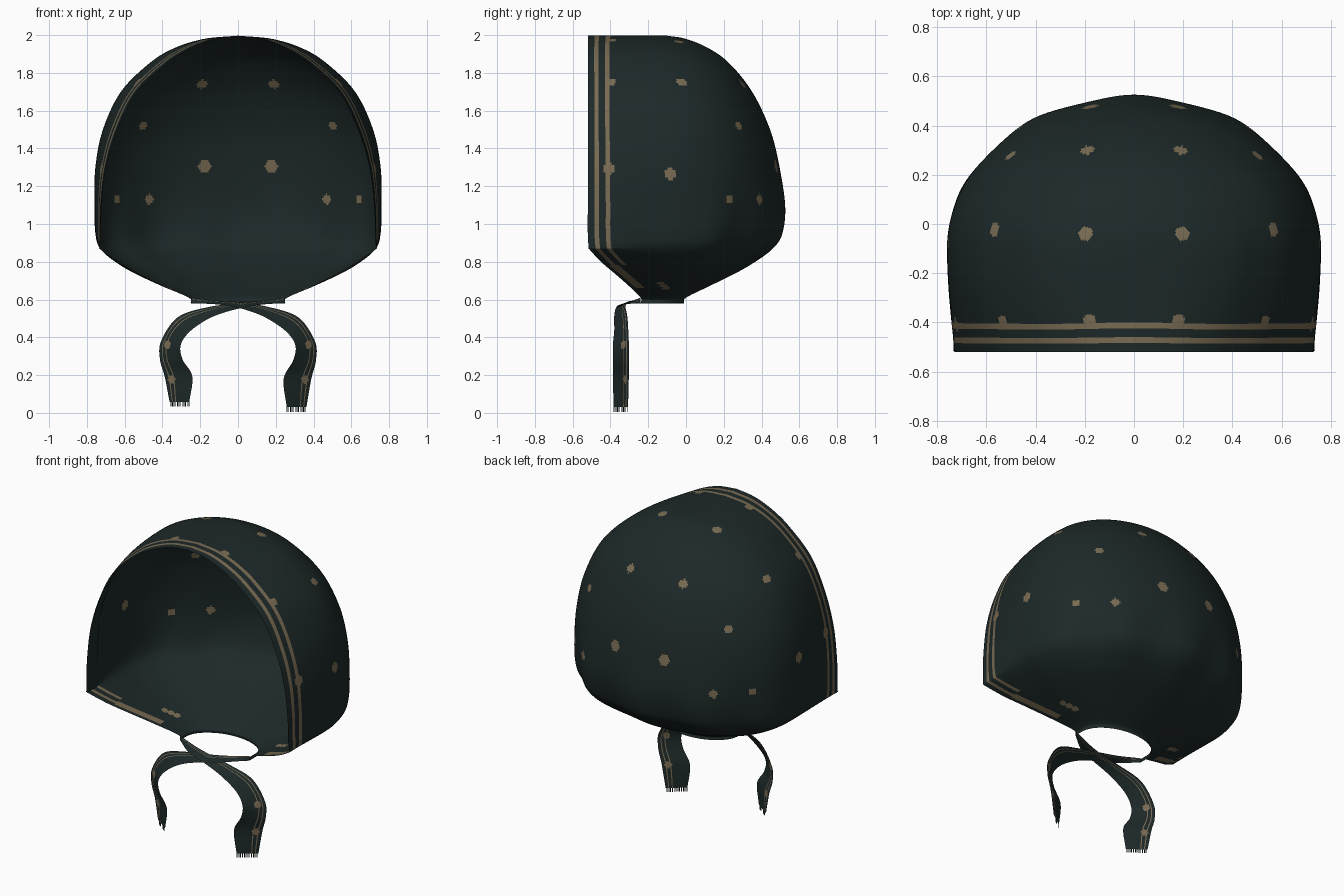
import bpy, bmesh, math
from mathutils import Vector

if "Cube" in bpy.data.objects:
    bpy.data.objects.remove(bpy.data.objects["Cube"])


def material(name, rgb):
    m = bpy.data.materials.new(name)
    m.diffuse_color = (*rgb, 1)
    m.use_nodes = True
    m.node_tree.nodes["Principled BSDF"].inputs["Base Color"].default_value = m.diffuse_color
    return m


FABRIC = material("dark_teal_fabric", (0.0125, 0.0215, 0.0215))
GOLD = material("dull_gold_print", (0.19, 0.147, 0.085))


def spline(rows, steps):
    """Catmull-Rom through rows of numbers."""
    ext = [[2 * a - b for a, b in zip(rows[0], rows[1])]] + rows
    ext += [[2 * a - b for a, b in zip(rows[-1], rows[-2])]]
    out = []
    for i in range(1, len(ext) - 2):
        for k in range(steps):
            t = k / steps
            out.append([0.5 * (2 * b + (c - a) * t + (2 * a - 5 * b + 4 * c - d) * t * t
                               + (3 * b - a - 3 * c + d) * t ** 3)
                        for a, b, c, d in zip(*ext[i - 1:i + 3])])
    out.append(list(rows[-1]))
    return out


def sheet(name, grid, is_gold=lambda j, i: False, skip=lambda j, i: False, dots=()):
    """Cloth from a grid of points, with printed stripes and round dots."""
    bm = bmesh.new()
    vs = [[bm.verts.new(p) for p in row] for row in grid]
    for j in range(len(grid) - 1):
        for i in range(len(grid[0]) - 1):
            if skip(j, i):
                continue
            f = bm.faces.new((vs[j][i], vs[j][i + 1], vs[j + 1][i + 1], vs[j + 1][i]))
            f.smooth = True
            f.material_index = 1 if is_gold(j, i) else 0
    centres = [(f, f.calc_center_median()) for f in bm.faces]
    for d, r in dots:
        # snap the dot to the cloth, then colour the faces around it
        c = min(centres, key=lambda fc: (fc[1] - d).length_squared)[1]
        for f, p in centres:
            if (p - c).length_squared < r * r:
                f.material_index = 1
    bmesh.ops.remove_doubles(bm, verts=bm.verts, dist=1e-5)
    bmesh.ops.recalc_face_normals(bm, faces=bm.faces)
    me = bpy.data.meshes.new(name)
    bm.to_mesh(me)
    bm.free()
    me.materials.append(FABRIC)
    me.materials.append(GOLD)
    ob = bpy.data.objects.new(name, me)
    bpy.context.collection.objects.link(ob)
    return ob


# Hood levels: height, half width, half width at face edge, front y, widest y, back y
LOWER = [[0.58, 0.25, 0.25, -0.24, -0.18, -0.01],
         [0.61, 0.26, 0.26, -0.24, -0.18, 0.00],
         [0.67, 0.40, 0.39, -0.30, -0.15, 0.12],
         [0.74, 0.55, 0.53, -0.38, -0.12, 0.26],
         [0.80, 0.65, 0.63, -0.45, -0.10, 0.36],
         [0.87, 0.73, 0.735, -0.515, -0.10, 0.45]]
UPPER = [LOWER[-1],
         [0.95, 0.755, 0.73, -0.52, -0.10, 0.50],
         [1.10, 0.76, 0.725, -0.52, -0.10, 0.52],
         [1.30, 0.755, 0.70, -0.52, -0.10, 0.495],
         [1.50, 0.715, 0.64, -0.52, -0.10, 0.445],
         [1.70, 0.62, 0.54, -0.52, -0.10, 0.35],
         [1.85, 0.47, 0.385, -0.52, -0.12, 0.23],
         [1.93, 0.34, 0.26, -0.52, -0.14, 0.12],
         [1.98, 0.18, 0.13, -0.52, -0.16, 0.00],
         [1.997, 0.0, 0.0, -0.52, -0.18, -0.10]]
STEP, NS, NR, ROWS = 0.012, 10, 165, 15   # hem columns, other columns, rows per level


def level(z, w, wf, f, ym, b):
    """One horizontal U-shaped row, from right face edge around the back."""
    pts = []
    for k in range(40):
        t = k / 40
        pts.append((wf + (w - wf) * math.sin(t * math.pi / 2), f + (ym - f) * t))
    for k in range(121):
        a = k / 120 * math.pi / 2
        pts.append((w * math.cos(a), ym + (b - ym) * math.sin(a)))
    acc = [0]
    for p, q in zip(pts, pts[1:]):
        acc.append(acc[-1] + math.dist(p, q))
    total = acc[-1]
    stations = [i * STEP for i in range(NS)]
    stations += [NS * STEP + (total - NS * STEP) * i / NR for i in range(NR + 1)]
    half, k = [], 0
    for s in stations:
        while k < len(pts) - 2 and acc[k + 1] < s:
            k += 1
        t = min(1, (s - acc[k]) / max(acc[k + 1] - acc[k], 1e-9))
        x = pts[k][0] + (pts[k + 1][0] - pts[k][0]) * t
        y = pts[k][1] + (pts[k + 1][1] - pts[k][1]) * t
        # gathered folds low on the back
        u = s / total
        amp = 0.018 * math.exp(-((z - 0.9) / 0.22) ** 2) * min(1, max(0, (u - 0.35) / 0.2))
        g = 1 + amp * math.cos((1 - u) * math.pi * 7)
        half.append((x * g, -0.1 + (y + 0.1) * g, z))
    half[-1] = (0, half[-1][1], z)
    return half + [(-x, y, zz) for x, y, zz in half[-2::-1]]


# Soft sides, but a sharp cheek corner on the face edge
soft = spline(LOWER[:-1] + UPPER, ROWS)
sharp = spline(LOWER, ROWS)[:-1] + spline(UPPER, ROWS)
levels = [[a[0], a[1], c[2], c[3], a[4], a[5]] for a, c in zip(soft, sharp)]
hood_grid = [level(*row) for row in levels]
COLS = len(hood_grid[0]) - 1


def hem_print(j, i):
    """Two stripes along the face edge, shortened under the cheeks."""
    c, z = min(i, COLS - 1 - i), levels[j][0]
    if z > 0.78:
        return c in (3, 4, 8, 9)
    return 0.66 < z and c in (2, 3, 4, 5)


# Dots on the right half with radius, mirrored to the left
DOTS = [(0.2, -0.035, 1.97, 0.029), (0.195, 0.32, 1.75, 0.028), (0.51, 0.29, 1.525, 0.026),
        (0.56, -0.025, 1.74, 0.028), (0.18, -0.395, 1.97, 0.029), (0.52, -0.4, 1.73, 0.029),
        (0.18, 0.48, 1.31, 0.034), (0.46, 0.38, 1.135, 0.026), (0.61, 0.2, 1.13, 0.024),
        (0.76, -0.08, 1.27, 0.031), (0.72, -0.41, 1.29, 0.031), (0.40, -0.12, 0.67, 0.022),
        (0.43, -0.135, 0.685, 0.022), (0.37, -0.105, 0.655, 0.022)]
hood_dots = [(Vector((s * x, y, z)), r) for x, y, z, r in DOTS for s in (1, -1)]
sheet("bonnet_hood", hood_grid, hem_print, dots=hood_dots)

# Plain facing strip behind the printed hem, just inside the hood
facing_rows = hood_grid[5 * ROWS:]
for name, cols in (("right_hem_facing", range(0, 12)),
                   ("left_hem_facing", range(COLS - 11, COLS + 1))):
    sheet(name, [[(x - math.copysign(min(0.004, abs(x)), x), y, z - 0.003)
                  for x, y, z in (row[i] for i in cols)] for row in facing_rows])

# Tie ribbons: centre point and half-width vector
TIE = [[-0.25, -0.24, 0.595, 0.0, 0.0, 0.015],
       [-0.12, -0.31, 0.585, 0.0, 0.03, 0.01],
       [0.0, -0.34, 0.572, 0.0, 0.03, 0.015],
       [0.15, -0.35, 0.535, 0.015, 0.03, 0.025],
       [0.285, -0.345, 0.47, 0.035, 0.035, 0.035],
       [0.355, -0.345, 0.37, 0.052, 0.042, 0.01],
       [0.353, -0.345, 0.28, 0.06, 0.042, 0.0],
       [0.315, -0.345, 0.18, 0.073, 0.042, 0.0],
       [0.31, -0.345, 0.03, 0.052, 0.038, 0.0]]
NW = 24


def tie(name, side, lift):
    rows = spline(TIE, 20)
    rows.append(rows[-1][:2] + [0.004] + rows[-1][3:])      # fringe row
    last = len(rows) - 2
    grid = []
    for x, y, z, a, b, c in rows:
        z += lift * max(0, 1 - z / 0.3)
        if side < 0:
            z -= 0.006 * max(0, 1 - abs(x) / 0.2)           # passes under at the crossing
        row = []
        for i in range(NW + 1):
            t = 2 * i / NW - 1
            row.append((side * (x + a * t), y + b * t, z + c * t))
        grid.append(row)
    dots = [(Vector((side * x, -0.335, z)), 0.022) for x, z in ((0.375, 0.36), (0.36, 0.175))]
    sheet(name, grid,
          lambda j, i: j < last and i in (16, 20),
          lambda j, i: j == last and i % 2 == 1, dots)


tie("right_tie", 1, 0.0)
tie("left_tie", -1, 0.03)
